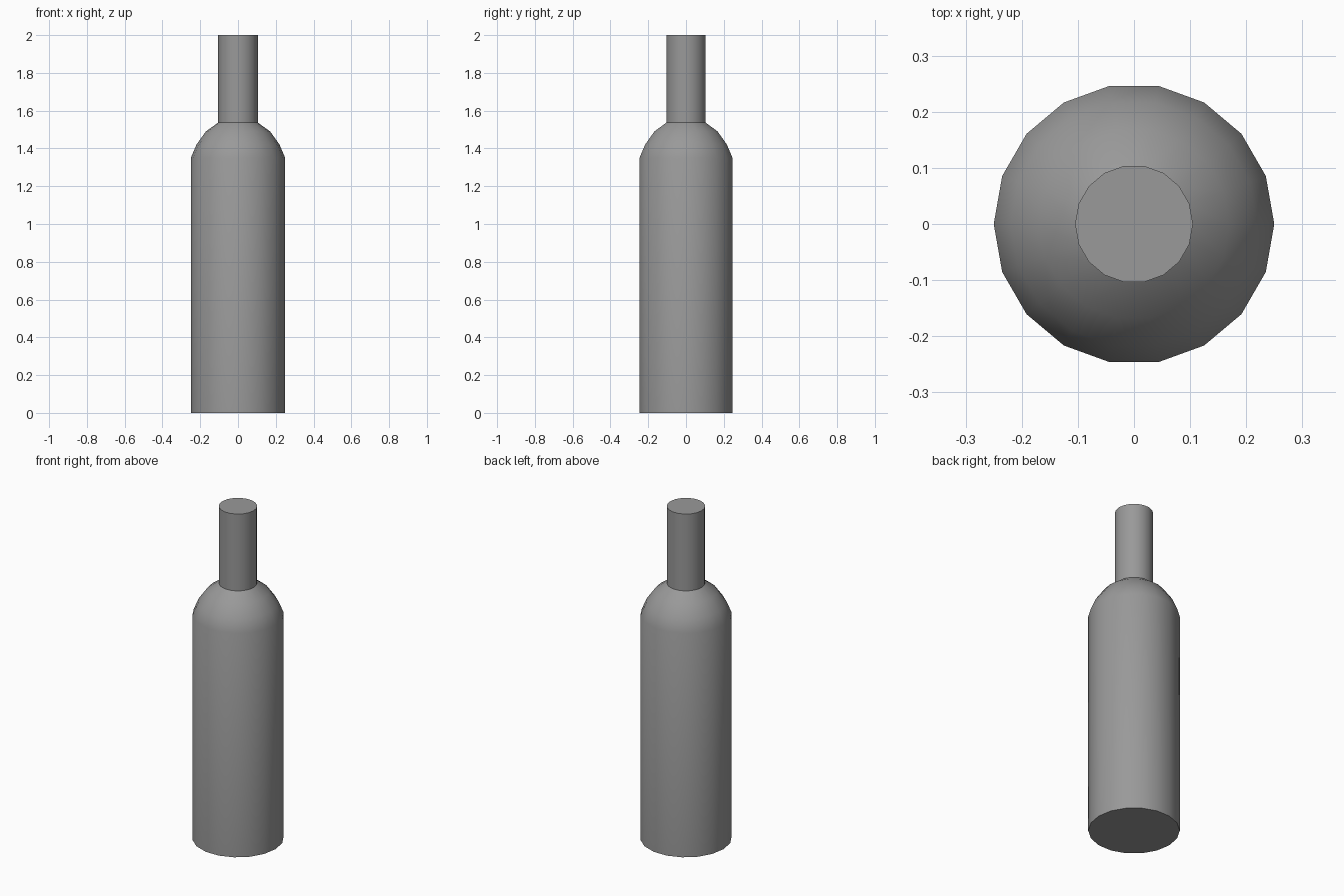
import bpy, bmesh
from math import cos, sin, tau, radians

if "Cube" in bpy.data.objects:
    bpy.data.objects.remove(bpy.data.objects["Cube"])

SIDES = 18


def lathe(name, profile, material):
    """Revolve (radius, z) points around z and cap both ends."""
    bm = bmesh.new()
    rings = [[bm.verts.new((r * cos(tau * i / SIDES), r * sin(tau * i / SIDES), z))
              for i in range(SIDES)] for r, z in profile]
    for low, high in zip(rings, rings[1:]):
        for i in range(SIDES):
            j = (i + 1) % SIDES
            bm.faces.new((low[i], low[j], high[j], high[i]))
    bm.faces.new(rings[0][::-1])
    bm.faces.new(rings[-1])
    mesh = bpy.data.meshes.new(name)
    bm.to_mesh(mesh)
    bm.free()
    mesh.materials.append(material)
    obj = bpy.data.objects.new(name, mesh)
    bpy.context.collection.objects.link(obj)
    bpy.ops.object.select_all(action='DESELECT')
    obj.select_set(True)
    bpy.context.view_layer.objects.active = obj
    bpy.ops.object.shade_smooth_by_angle(angle=radians(40))
    return obj


# Dark grey surface
dark_grey = bpy.data.materials.new("dark_grey")
dark_grey.diffuse_color = (0.32, 0.32, 0.32, 1)
dark_grey.use_nodes = True
dark_grey.node_tree.nodes["Principled BSDF"].inputs["Base Color"].default_value = dark_grey.diffuse_color

# Bottle: straight body, rounded shoulder, straight neck with a flat top
lathe("bottle", [(0.25, 0), (0.25, 1.35), (0.22, 1.42), (0.17, 1.49),
                 (0.105, 1.537), (0.105, 2.0)], dark_grey)
